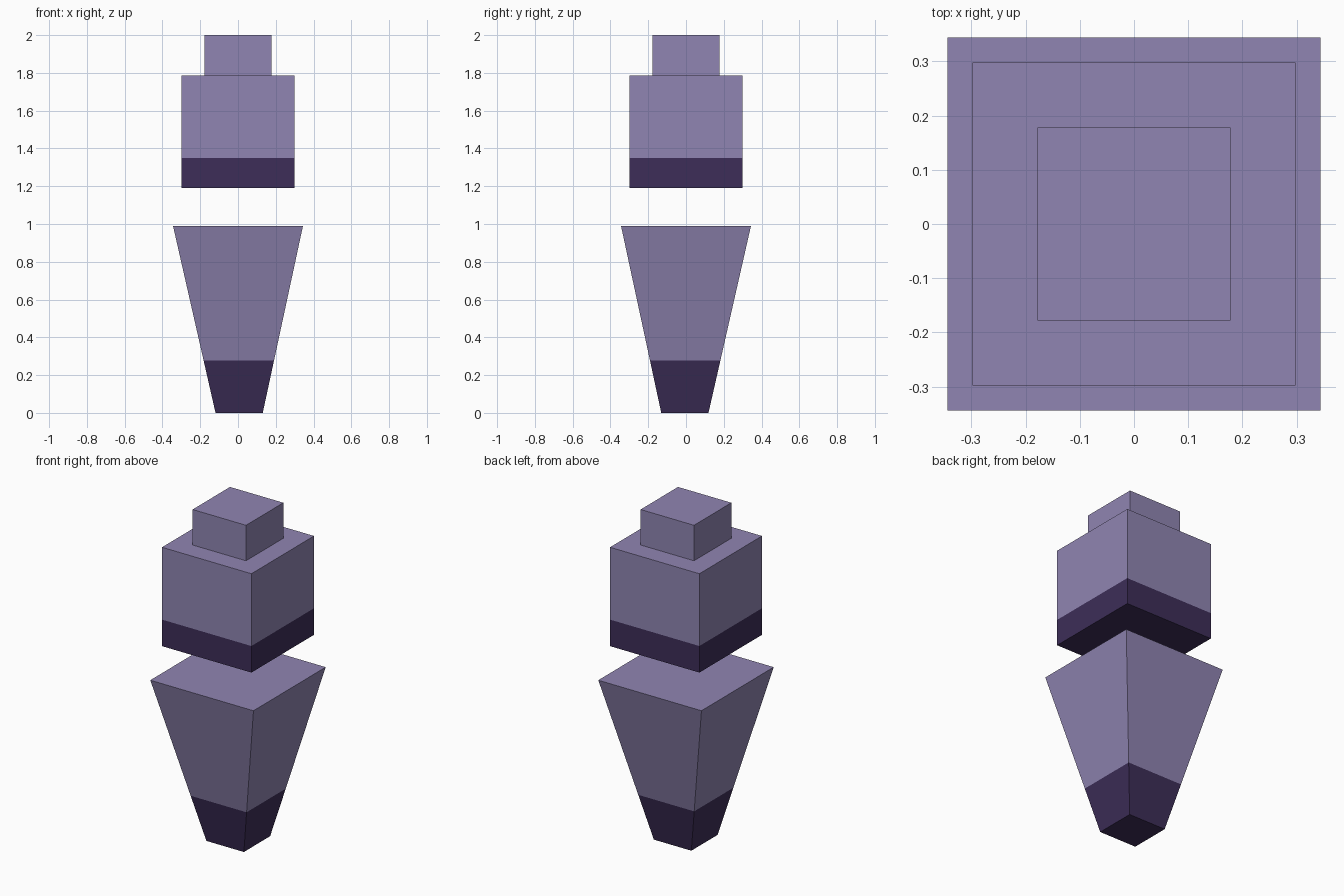
import bpy, bmesh
from mathutils import Vector

if "Cube" in bpy.data.objects:
    bpy.data.objects.remove(bpy.data.objects["Cube"])


def material(name, rgb):
    m = bpy.data.materials.new(name)
    m.diffuse_color = (*rgb, 1)
    m.use_nodes = True
    m.node_tree.nodes["Principled BSDF"].inputs["Base Color"].default_value = m.diffuse_color
    return m


LILAC = material("lilac", (0.279, 0.235, 0.445))
DARK = material("dark purple", (0.047, 0.027, 0.098))


def tapered_block(name, bottom, top, split=None):
    """Square block; bottom and top are (x, y, z, half width). Dark below split."""
    bm = bmesh.new()
    bmesh.ops.create_cube(bm, size=2)
    for v in bm.verts:
        x, y, z, h = top if v.co.z > 0 else bottom
        v.co = Vector((x + v.co.x * h, y + v.co.y * h, z))
    if split is not None:
        bmesh.ops.bisect_plane(bm, geom=bm.verts[:] + bm.edges[:] + bm.faces[:],
                               plane_co=(0, 0, split), plane_no=(0, 0, 1))
        for f in bm.faces:
            f.material_index = int(f.calc_center_median().z < split)
    mesh = bpy.data.meshes.new(name)
    bm.to_mesh(mesh)
    bm.free()
    mesh.materials.append(LILAC)
    if split is not None:
        mesh.materials.append(DARK)
    obj = bpy.data.objects.new(name, mesh)
    bpy.context.collection.objects.link(obj)
    return obj


# Tapered lower body with dark tip, slightly off-centre at the bottom
tapered_block("tapered_body", (0.006, -0.006, 0, 0.125), (0, 0, 0.99, 0.344), 0.278)
# Floating cube with dark lower band
tapered_block("upper_cube", (0, 0, 1.19, 0.298), (0, 0, 1.786, 0.298), 1.35)
# Small cap block resting on the cube
tapered_block("cap_block", (0, 0, 1.78, 0.178), (0, 0, 2.0, 0.178))
